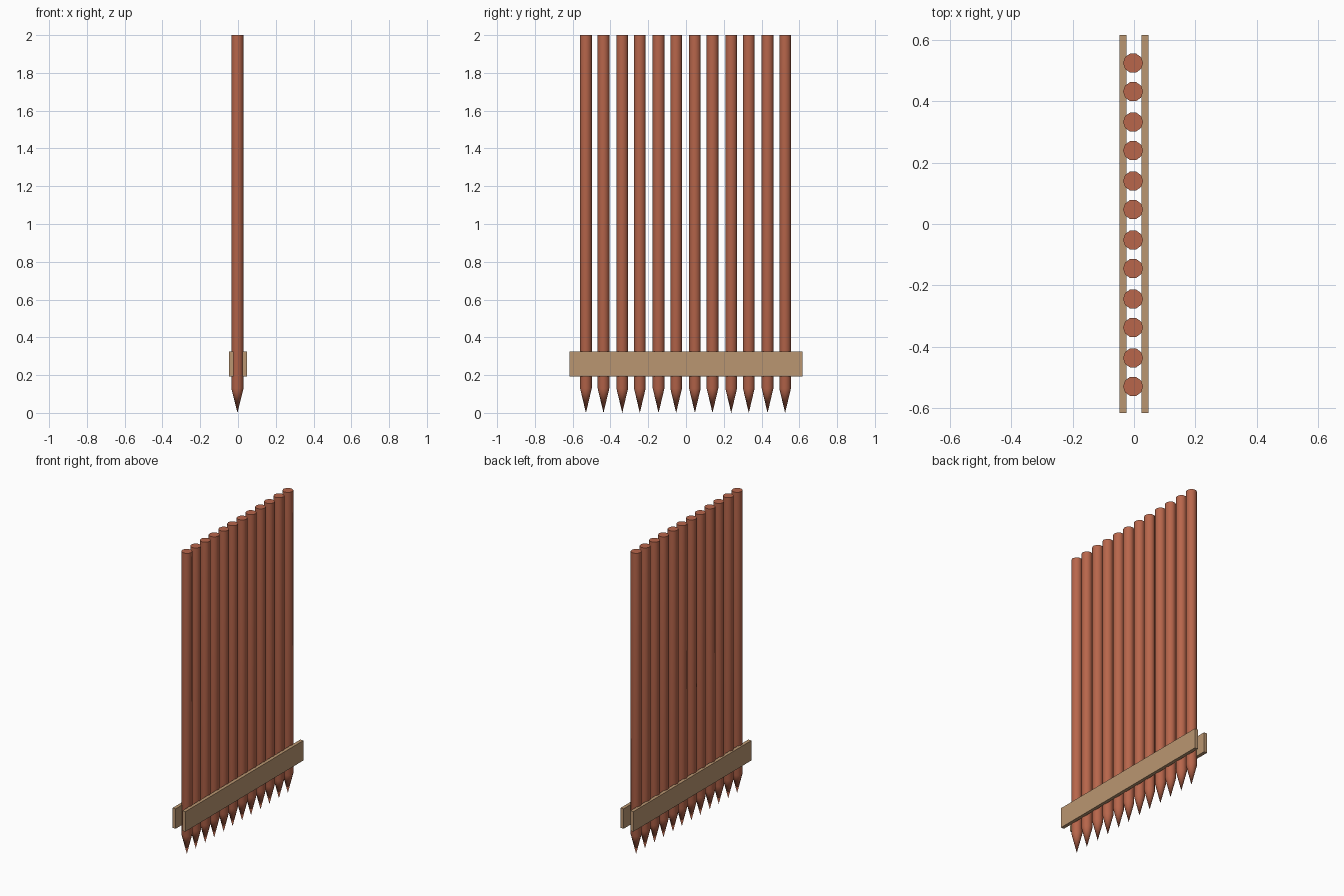
import bpy, bmesh, math
from mathutils import Vector

if "Cube" in bpy.data.objects:
    bpy.data.objects.remove(bpy.data.objects["Cube"])


def srgb(r, g, b):
    f = lambda c: c / 12.92 if c <= 0.04045 else ((c + 0.055) / 1.055) ** 2.4
    return (f(r / 255), f(g / 255), f(b / 255), 1)


def material(name, colour):
    m = bpy.data.materials.new(name)
    m.diffuse_color = colour
    m.use_nodes = True
    m.node_tree.nodes["Principled BSDF"].inputs["Base Color"].default_value = m.diffuse_color
    return m


def add(name, bm, mat, smooth=False):
    bmesh.ops.recalc_face_normals(bm, faces=bm.faces)
    me = bpy.data.meshes.new(name)
    bm.to_mesh(me)
    bm.free()
    me.materials.append(mat)
    ob = bpy.data.objects.new(name, me)
    bpy.context.collection.objects.link(ob)
    if smooth:
        bpy.ops.object.select_all(action='DESELECT')
        ob.select_set(True)
        bpy.context.view_layer.objects.active = ob
        bpy.ops.object.shade_smooth_by_angle(angle=math.radians(40))
    return ob


red_wood = material("red_wood", srgb(184, 102, 75))
pale_wood = material("pale_wood", srgb(186, 150, 113))

SIDES, RADIUS = 10, 0.0325
TIP_TOP, TOP = 0.13, 2.0


def stake(name, y):
    # Ten-sided post with a pointed foot
    bm = bmesh.new()
    rings = []
    for z in (TIP_TOP, TOP):
        rings.append([bm.verts.new((-0.003 + RADIUS * math.cos(a), y + RADIUS * math.sin(a), z))
                      for a in (2 * math.pi * i / SIDES for i in range(SIDES))])
    point = bm.verts.new((-0.003, y, 0))
    low, high = rings
    for i in range(SIDES):
        j = (i + 1) % SIDES
        bm.faces.new((low[i], low[j], high[j], high[i]))
        bm.faces.new((low[j], low[i], point))
    bm.faces.new(high)
    add(name, bm, red_wood, True)


# Six pairs of stakes
for p in range(6):
    centre = -0.0025 + (p - 2.5) * 0.1923
    for k, off in enumerate((-0.0465, 0.0465)):
        stake(f"stake_{2 * p + k + 1}", centre + off)

# A plank on each face of the row
for side, s in (("left", -1), ("right", 1)):
    bm = bmesh.new()
    bmesh.ops.create_cube(bm, size=1)
    bmesh.ops.scale(bm, vec=(0.0225, 1.232, 0.132), verts=bm.verts)
    bmesh.ops.translate(bm, vec=Vector((s * 0.0355, 0, 0.259)), verts=bm.verts)
    add(f"{side}_plank", bm, pale_wood)
